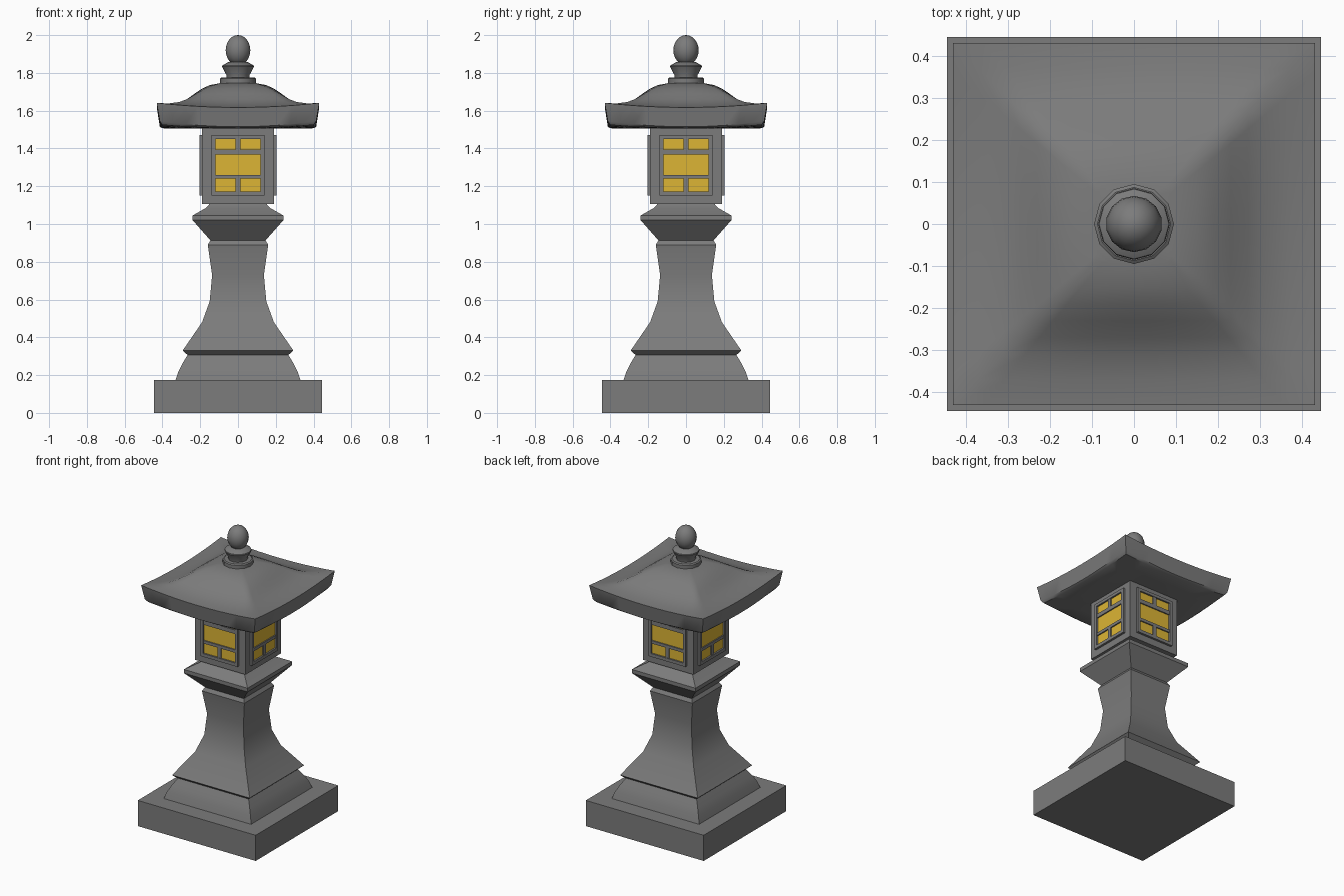
import bpy, bmesh, math
from mathutils import Matrix

if "Cube" in bpy.data.objects:
    bpy.data.objects.remove(bpy.data.objects["Cube"])


def material(name, rgb):
    mat = bpy.data.materials.new(name)
    mat.use_nodes = True
    mat.diffuse_color = (*rgb, 1)
    mat.node_tree.nodes["Principled BSDF"].inputs["Base Color"].default_value = (*rgb, 1)
    return mat


STONE = material("grey stone", (0.2, 0.2, 0.2))
GLOW = material("amber paper", (0.72, 0.46, 0.035))


def finish(name, bm, mat, smooth=None):
    bmesh.ops.recalc_face_normals(bm, faces=bm.faces)
    mesh = bpy.data.meshes.new(name)
    bm.to_mesh(mesh)
    bm.free()
    mesh.materials.append(mat)
    obj = bpy.data.objects.new(name, mesh)
    bpy.context.collection.objects.link(obj)
    if smooth:
        bpy.ops.object.select_all(action="DESELECT")
        obj.select_set(True)
        bpy.context.view_layer.objects.active = obj
        bpy.ops.object.shade_smooth_by_angle(angle=math.radians(smooth))
    return obj


def bridge(bm, rings, cap_ends=True):
    """Join successive closed rings of vertices with quads."""
    for low, high in zip(rings, rings[1:]):
        n = len(low)
        for i in range(n):
            j = (i + 1) % n
            bm.faces.new((low[i], low[j], high[j], high[i]))
    if cap_ends:
        bm.faces.new(rings[0])
        bm.faces.new(rings[-1])


def stack(name, profile, sides=4, smooth=35):
    """Loft a (half width, height) profile; four sides gives a square plan."""
    bm = bmesh.new()
    scale = math.sqrt(2) if sides == 4 else 1
    turn = math.pi / 4 if sides == 4 else 0
    rings = []
    for r, z in profile:
        angles = [turn + math.tau * i / sides for i in range(sides)]
        rings.append([bm.verts.new((r * scale * math.cos(a), r * scale * math.sin(a), z))
                      for a in angles])
    bridge(bm, rings)
    return finish(name, bm, STONE, smooth)


def boxes(name, specs, mat, turn):
    """Plates (x0, x1, z0, z1, y0, y1) on the front, turned to another side."""
    bm = bmesh.new()
    for x0, x1, z0, z1, y0, y1 in specs:
        place = Matrix.Translation(((x0 + x1) / 2, -(y0 + y1) / 2, (z0 + z1) / 2))
        size = Matrix.Diagonal((x1 - x0, y1 - y0, z1 - z0, 1))
        bmesh.ops.create_cube(bm, size=1, matrix=place @ size)
    bmesh.ops.rotate(bm, verts=bm.verts, matrix=Matrix.Rotation(turn, 3, "Z"))
    return finish(name, bm, mat)


# Square pedestal parts
stack("base_slab", [(0.445, 0), (0.445, 0.175)])
stack("base_skirt", [(0.33, 0.175), (0.315, 0.22), (0.295, 0.26), (0.265, 0.31)])
stack("pillar", [(0.265, 0.305), (0.293, 0.33), (0.19, 0.48), (0.15, 0.59),
                 (0.137, 0.73), (0.16, 0.89), (0.145, 0.915)])
stack("platform", [(0.145, 0.912), (0.24, 1.02), (0.24, 1.045), (0.17, 1.085), (0.15, 1.107)])
stack("light_chamber", [(0.19, 1.105), (0.19, 1.55)])

# Window on each side: raised border, lattice bars and glowing paper
border = [(-0.14, -0.12, 1.15, 1.47, 0.185, 0.205), (0.12, 0.14, 1.15, 1.47, 0.185, 0.205),
          (-0.12, 0.12, 1.15, 1.172, 0.185, 0.205), (-0.12, 0.12, 1.45, 1.47, 0.185, 0.205)]
lattice = [(-0.12, 0.12, 1.24, 1.26, 0.185, 0.202), (-0.12, 0.12, 1.368, 1.395, 0.185, 0.202),
           (-0.013, 0.013, 1.172, 1.24, 0.185, 0.202), (-0.013, 0.013, 1.395, 1.45, 0.185, 0.202)]
for k, side in enumerate(("front", "left", "back", "right")):
    turn = k * math.pi / 2
    boxes(side + "_window_frame", border + lattice, STONE, turn)
    boxes(side + "_window_paper", [(-0.12, 0.12, 1.17, 1.452, 0.187, 0.194)], GLOW, turn)


# Roof: square rings with the eaves curling up toward the corners
def roof_ring(bm, half, z, lift, steps=12):
    ring = []
    for k in range(4):
        spin = Matrix.Rotation(k * math.pi / 2, 3, "Z")
        for i in range(steps):
            t = 2 * i / steps - 1
            v = bm.verts.new((half * t, -half, z + lift * t * t))
            v.co = spin @ v.co
            ring.append(v)
    return ring


roof_profile = [(0.19, 1.505, 0), (0.3, 1.505, 0.008), (0.4, 1.507, 0.018), (0.414, 1.515, 0.03),
                (0.43, 1.617, 0.024), (0.37, 1.622, 0.016), (0.31, 1.64, 0.006),
                (0.27, 1.661, 0), (0.23, 1.69, -0.006), (0.19, 1.717, -0.01),
                (0.15, 1.735, -0.008), (0.09, 1.747, 0)]
bm = bmesh.new()
bridge(bm, [roof_ring(bm, *p) for p in roof_profile])
finish("roof", bm, STONE, 40)

# Finial: collar, flared cup and egg-shaped knob
stack("finial_collar", [(0.095, 1.735), (0.095, 1.77), (0.087, 1.776)], 12)
stack("finial_cup", [(0.06, 1.77), (0.062, 1.79), (0.085, 1.833), (0.083, 1.839),
                     (0.052, 1.857)], 12)
bm = bmesh.new()
bmesh.ops.create_uvsphere(bm, u_segments=14, v_segments=12, radius=1,
                          matrix=Matrix.Translation((0, 0, 1.92)) @ Matrix.Diagonal((0.067, 0.067, 0.08, 1)))
finish("finial_knob", bm, STONE, 60)
